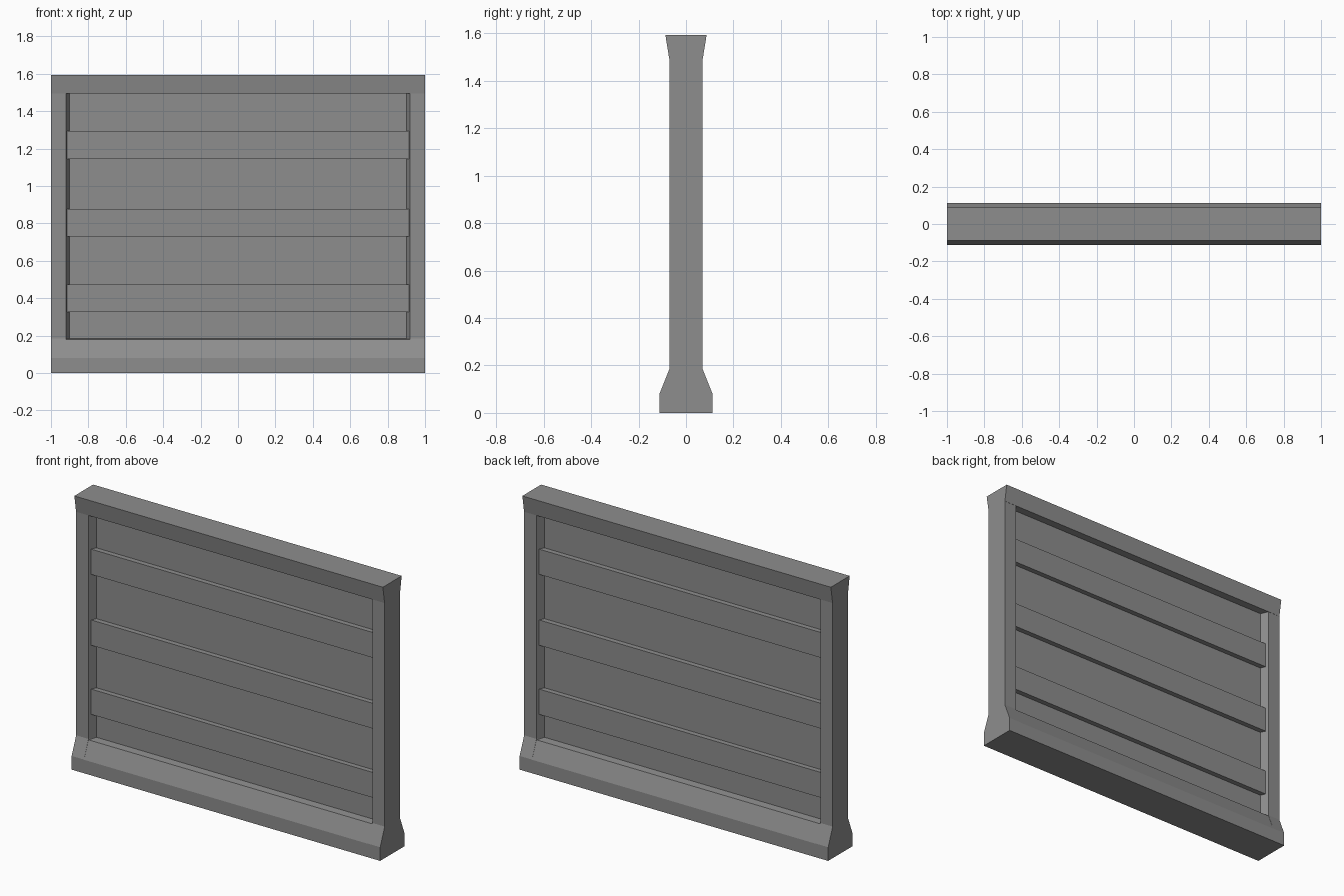
import bpy, bmesh

if "Cube" in bpy.data.objects:
    bpy.data.objects.remove(bpy.data.objects["Cube"])

grey = bpy.data.materials.new("dark_grey")
grey.diffuse_color = (0.27, 0.27, 0.27, 1)
grey.use_nodes = True
grey.node_tree.nodes["Principled BSDF"].inputs["Base Color"].default_value = grey.diffuse_color


def loft(name, sections):
    """Solid through a list of (x, half_profile); half_profile is (half_y, z) bottom to top."""
    bm = bmesh.new()
    rings = []
    for x, half in sections:
        outline = [(-y, z) for y, z in half] + [(y, z) for y, z in reversed(half)]
        rings.append([bm.verts.new((x, y, z)) for y, z in outline])
    n = len(rings[0])
    for a, b in zip(rings, rings[1:]):
        for i in range(n):
            j = (i + 1) % n
            bm.faces.new((a[i], a[j], b[j], b[i]))
    bm.faces.new(rings[0])
    bm.faces.new(rings[-1])
    bmesh.ops.recalc_face_normals(bm, faces=bm.faces)
    me = bpy.data.meshes.new(name)
    bm.to_mesh(me)
    bm.free()
    me.materials.append(grey)
    ob = bpy.data.objects.new(name, me)
    bpy.context.collection.objects.link(ob)
    return ob


def bar(name, half_x, half):
    return loft(name, [(-half_x, half), (half_x, half)])


# End posts with a flared foot and a chamfered inner edge
post = [(0.112, 0), (0.112, 0.08), (0.07, 0.185), (0.07, 1.5)]
inner = [(0.07, 0), (0.07, 0.08), (0.025, 0.185), (0.025, 1.5)]
for side, label in ((-1, "left"), (1, "right")):
    loft(label + "_post", [(side, post), (side * 0.92, post), (side * 0.9, inner)])

# Base between the posts, with a sloped top and a narrow ledge
bar("base", 0.92, [(0.112, 0), (0.112, 0.079), (0.071, 0.18), (0.025, 0.183)])

# Flared top rail
bar("top_rail", 1.0, [(0.071, 1.495), (0.087, 1.594)])

# Recessed panel
bar("panel", 0.905, [(0.025, 0.18), (0.025, 1.5)])

# Horizontal slats standing proud of both panel faces
for i, z in enumerate((0.399, 0.804, 1.219)):
    bar(f"slat_{i + 1}", 0.916, [(0.055, z - 0.074), (0.055, z + 0.074)])
